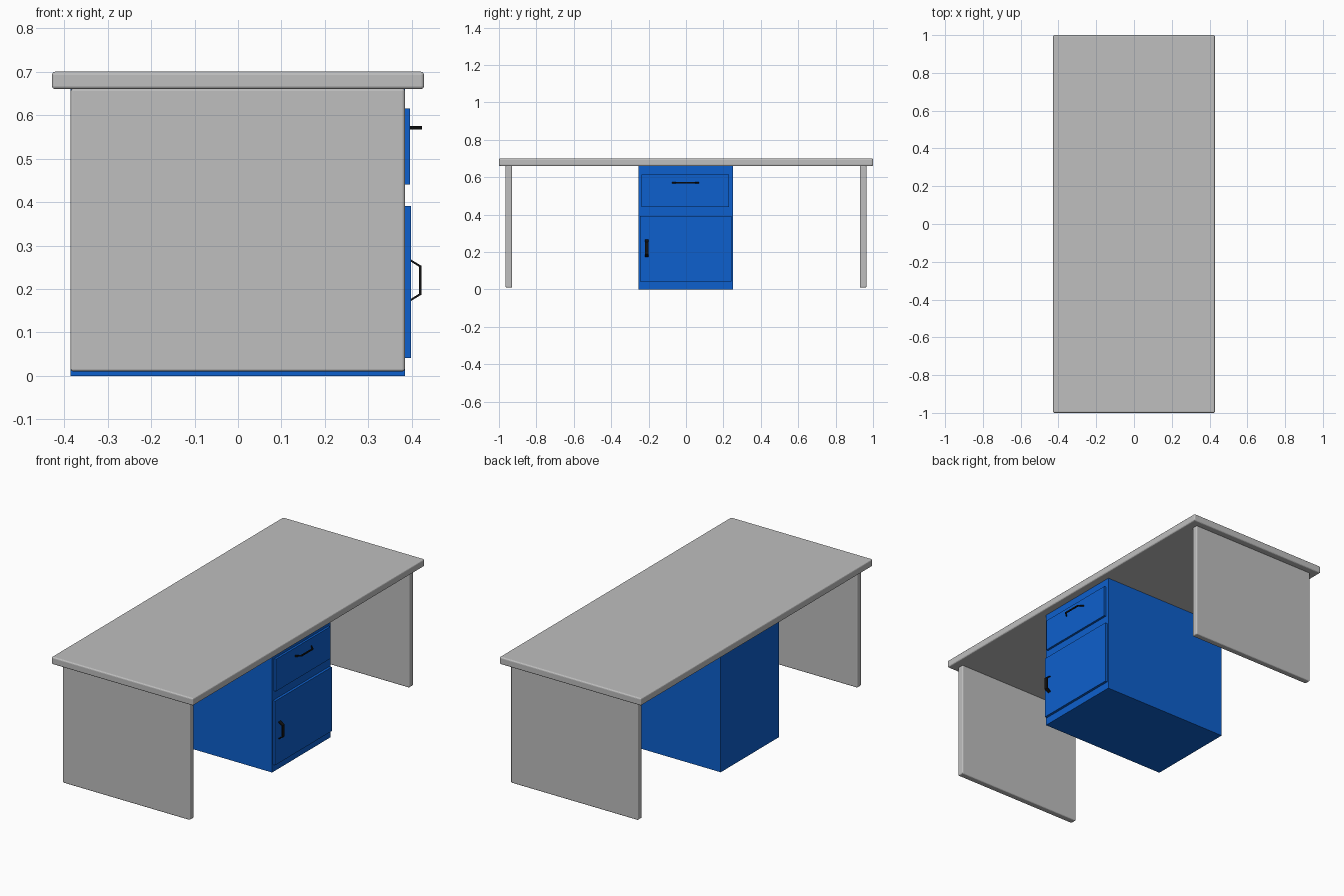
import bpy, bmesh
from mathutils import Vector

cube = bpy.data.objects.get("Cube")
if cube:
    bpy.data.objects.remove(cube, do_unlink=True)


def material(name, color):
    mat = bpy.data.materials.new(name)
    mat.use_nodes = True
    mat.diffuse_color = (*color, 1)
    mat.node_tree.nodes["Principled BSDF"].inputs["Base Color"].default_value = (*color, 1)
    return mat


grey = material("light_grey", (0.52, 0.52, 0.52))
blue = material("blue", (0.004, 0.115, 0.61))
black = material("black", (0.006, 0.006, 0.006))


def add_object(name, bm, mat):
    bmesh.ops.recalc_face_normals(bm, faces=bm.faces)
    mesh = bpy.data.meshes.new(name)
    bm.to_mesh(mesh)
    bm.free()
    mesh.materials.append(mat)
    obj = bpy.data.objects.new(name, mesh)
    bpy.context.collection.objects.link(obj)
    return obj


def box(name, low, high, mat, bevel=0):
    low, high = Vector(low), Vector(high)
    bm = bmesh.new()
    bmesh.ops.create_cube(bm, size=1)
    bmesh.ops.scale(bm, vec=high - low, verts=bm.verts)
    bmesh.ops.translate(bm, vec=(low + high) / 2, verts=bm.verts)
    obj = add_object(name, bm, mat)
    if bevel:
        mod = obj.modifiers.new("Rounded edges", "BEVEL")
        mod.width = bevel
        mod.segments = 3
    return obj


def handle(name, base_x, tip_x, center, half_length, width, upright):
    """Bent strip: straight grip with a splayed leg at each end."""
    grip, t = half_length * 0.68, 0.005
    outline = [(base_x, -half_length), (tip_x, -grip), (tip_x, grip), (base_x, half_length),
               (base_x, half_length - t), (tip_x - t, grip - t / 2),
               (tip_x - t, t / 2 - grip), (base_x, t - half_length)]
    bm = bmesh.new()
    rings = []
    for side in (-width / 2, width / 2):
        rings.append([bm.verts.new((x, center[0] + (side if upright else a),
                                    center[1] + (a if upright else side)))
                      for x, a in outline])
    a, b = rings
    n = len(outline)
    for i in range(n):
        j = (i + 1) % n
        bm.faces.new((a[i], a[j], b[j], b[i]))
    # Side caps, one quad per bend
    for ring in rings:
        for i in range(3):
            bm.faces.new((ring[i], ring[i + 1], ring[n - 2 - i], ring[n - 1 - i]))
    return add_object(name, bm, black)


# Desk top and the two end panels
box("desk_top", (-0.428, -1, 0.66), (0.428, 1, 0.70), grey, 0.007)
for name, y in (("front_panel", -0.947), ("back_panel", 0.947)):
    box(name, (-0.385, y - 0.018, 0.01), (0.384, y + 0.018, 0.662), grey, 0.006)

# Cabinet with raised drawer and door
box("cabinet", (-0.385, -0.254, 0), (0.384, 0.25, 0.66), blue)
box("drawer_front", (0.38, -0.237, 0.44), (0.396, 0.231, 0.615), blue)
box("door", (0.38, -0.247, 0.041), (0.398, 0.242, 0.391), blue)

# Handles
handle("drawer_handle", 0.394, 0.423, (-0.003, 0.571), 0.074, 0.008, False)
handle("door_handle", 0.396, 0.422, (-0.21, 0.22), 0.049, 0.02, True)
